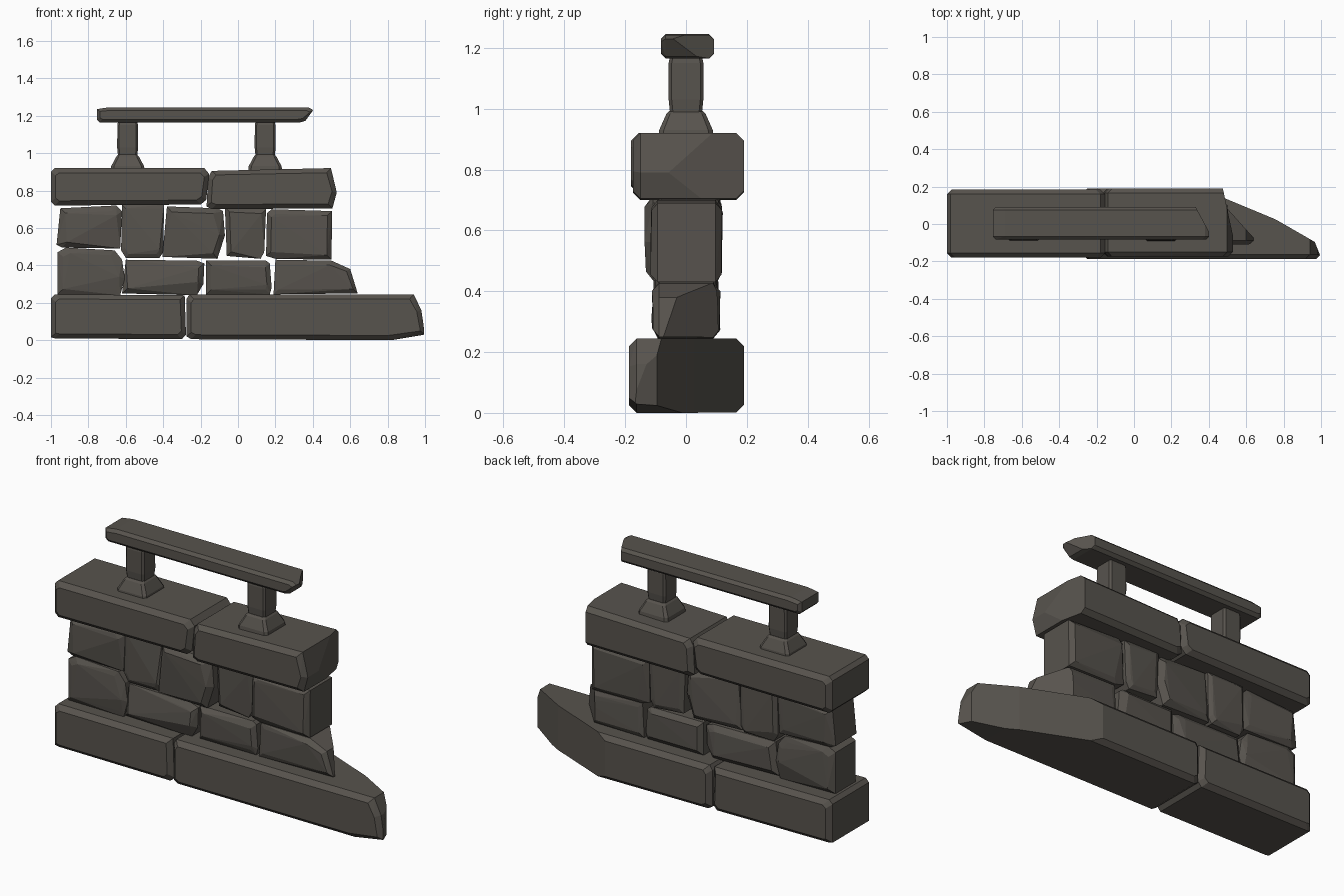
import bpy, bmesh, random
from mathutils import Vector

if "Cube" in bpy.data.objects:
    bpy.data.objects.remove(bpy.data.objects["Cube"])

random.seed(4)
mat = bpy.data.materials.new("dark warm grey stone")
mat.diffuse_color = (0.096, 0.087, 0.075, 1)
mat.use_nodes = True
mat.node_tree.nodes["Principled BSDF"].inputs["Base Color"].default_value = mat.diffuse_color


def finish(name, bm):
    """Tidy a bmesh and turn it into a flat-shaded object."""
    bmesh.ops.dissolve_limit(bm, angle_limit=0.02, verts=bm.verts, edges=bm.edges)
    bmesh.ops.recalc_face_normals(bm, faces=bm.faces)
    me = bpy.data.meshes.new(name)
    bm.to_mesh(me)
    bm.free()
    me.materials.append(mat)
    bpy.context.collection.objects.link(bpy.data.objects.new(name, me))


def hull(points):
    bm = bmesh.new()
    for p in points:
        bm.verts.new(p)
    r = bmesh.ops.convex_hull(bm, input=bm.verts)
    junk = {v for k in ("geom_interior", "geom_unused") for v in r[k]
            if isinstance(v, bmesh.types.BMVert)}
    junk |= {v for v in bm.verts if not v.link_faces}
    bmesh.ops.delete(bm, geom=list(junk), context='VERTS')
    return bm


def stone(name, outline, y0, y1, chamfer=0.025, rough=0.0, cuts=()):
    """Chamfered stone from a front outline; each cut is a vertical plane
    through two plan points, removing what lies on its +x side."""
    xs, zs = [p[0] for p in outline], [p[1] for p in outline]
    cx, cz = (min(xs) + max(xs)) / 2, (min(zs) + max(zs)) / 2
    kx = 1 - 2 * chamfer / (max(xs) - min(xs))
    kz = 1 - 2 * chamfer / (max(zs) - min(zs))
    pts = []
    for x, z in outline:
        for y, s in ((y0, 1), (y1, -1)):
            pts.append((x, y + s * chamfer, z))
            pts.append((cx + (x - cx) * kx, y + s * random.uniform(0, rough),
                        cz + (z - cz) * kz))
    bm = hull(pts)
    for (ax, ay), (bx, by) in cuts:
        n = Vector((by - ay, ax - bx, 0))
        if n.x < 0:
            n = -n
        bmesh.ops.bisect_plane(bm, geom=bm.verts[:] + bm.edges[:] + bm.faces[:],
                               plane_co=(ax, ay, 0), plane_no=n, clear_outer=True)
        bmesh.ops.holes_fill(bm, edges=[e for e in bm.edges if e.is_boundary])
    finish(name, bm)


# Foundation course, its right end cut back diagonally
stone("base_left", [(-1, .015), (-.98, .01), (-.30, .005), (-.278, .03),
                    (-.285, .24), (-.98, .245), (-1, .225)], -.18, .185)
stone("base_right", [(-.275, .02), (-.25, .005), (.82, 0), (1, .03), (.98, .16),
                     (.94, .245), (-.26, .245), (-.275, .22)], -.187, .19,
      cuts=[((.47, .19), (.80, 0)), ((.72, .04), (.985, -.07)), ((.94, -.03), (1, -.18))])

# Lower rubble course
stone("lower_stone_1", [(-.965, .245), (-.63, .24), (-.605, .33), (-.62, .43), (-.66, .48),
                        (-.92, .495), (-.965, .47)], -.12, .115, .03, .025)
stone("lower_stone_2", [(-.62, .25), (-.22, .24), (-.185, .30), (-.18, .41),
                        (-.22, .425), (-.60, .43)], -.115, .11, .03, .025)
stone("lower_stone_3", [(-.17, .245), (.17, .245), (.18, .28), (.17, .41),
                        (.15, .425), (-.17, .425)], -.11, .115, .025, .02)
stone("lower_stone_4", [(.19, .245), (.64, .25), (.60, .38), (.50, .425), (.20, .43)],
      -.113, .115, .025, .02, [((.47, .115), (.645, -.08))])

# Upper rubble course
stone("upper_stone_1", [(-.97, .51), (-.94, .495), (-.63, .49), (-.62, .69),
                        (-.65, .72), (-.95, .705)], -.12, .12, .03, .025)
stone("upper_stone_2", [(-.625, .48), (-.60, .44), (-.42, .44), (-.40, .47),
                        (-.395, .725), (-.62, .725)], -.11, .115, .02, .02)
stone("upper_stone_3", [(-.405, .445), (-.11, .435), (-.07, .56), (-.08, .69),
                        (-.11, .705), (-.38, .715)], -.138, .12, .03, .03)
stone("upper_stone_4", [(-.06, .45), (.12, .435), (.14, .47), (.15, .70),
                        (-.07, .71)], -.105, .13, .025, .03)
stone("upper_stone_5", [(.15, .45), (.20, .435), (.50, .43), (.503, .69), (.18, .70),
                        (.155, .68)], -.118, .122, .025, .02)

# Coping slabs
stone("cap_left", [(-1, .74), (-.98, .72), (-.20, .725), (-.17, .75), (-.155, .89),
                   (-.18, .92), (-.98, .92), (-1, .90)], -.18, .185)
stone("cap_right", [(-.168, .715), (-.14, .70), (.505, .705), (.528, .79), (.497, .92),
                    (-.14, .905), (-.16, .87)], -.175, .19,
      cuts=[((.475, .19), (.535, -.09))])

# Railing posts: flared foot and chamfered square shaft
for side, x in (("left", -.59), ("right", .145)):
    ring = lambda hx, hy, z, c: [(x + sx * a, sy * b, z) for sx in (-1, 1) for sy in (-1, 1)
                                 for a, b in ((hx - c, hy), (hx, hy - c))]
    finish("post_foot_" + side, hull(ring(.092, .092, .895, .015) + ring(.088, .088, .93, .015)
                                     + ring(.06, .065, .982, .012) + ring(.05, .055, .992, .012)))
    finish("post_shaft_" + side, hull(ring(.051, .052, .98, .01) + ring(.056, .057, 1.03, .01)
                                      + ring(.055, .057, 1.15, .01) + ring(.05, .052, 1.175, .01)))

# Handrail beam with a slanted right end
stone("handrail", [(-.755, 1.18), (-.74, 1.165), (.335, 1.165), (.36, 1.172), (.402, 1.23),
                   (.38, 1.243), (-.69, 1.245), (-.755, 1.235)], -.083, .092, .016,
      cuts=[((.33, .09), (.395, -.03))])
